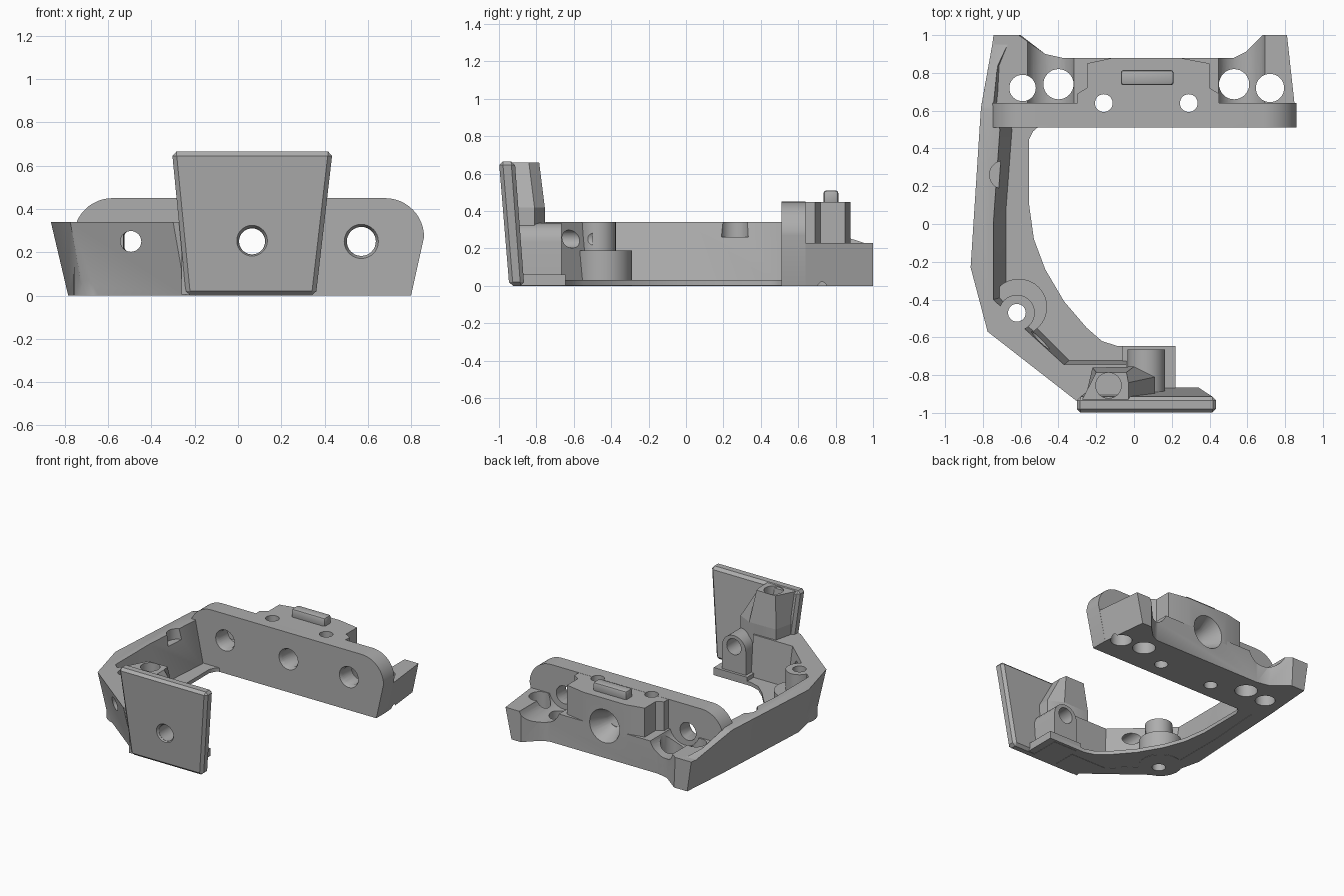
import bpy, bmesh
from math import radians, cos, sin
from mathutils import Vector, Matrix

cube = bpy.data.objects.get("Cube")
if cube:
    bpy.data.objects.remove(cube)

grey = bpy.data.materials.new("machined grey")
grey.use_nodes = True
grey.diffuse_color = (0.42, 0.42, 0.42, 1)
grey.node_tree.nodes["Principled BSDF"].inputs["Base Color"].default_value = (0.42, 0.42, 0.42, 1)


def finish(name, bm):
    bmesh.ops.recalc_face_normals(bm, faces=bm.faces)
    mesh = bpy.data.meshes.new(name)
    bm.to_mesh(mesh)
    bm.free()
    mesh.materials.append(grey)
    obj = bpy.data.objects.new(name, mesh)
    bpy.context.collection.objects.link(obj)
    return obj


def loft(name, low, high, h0, h1, axis="z"):
    """Solid between two matching outlines, h0 and h1 along the axis."""
    place = {"z": lambda a, b, h: (a, b, h),
             "y": lambda a, b, h: (a, h, b),
             "x": lambda a, b, h: (h, a, b)}[axis]
    bm = bmesh.new()
    v0 = [bm.verts.new(place(*p, h0)) for p in low]
    v1 = [bm.verts.new(place(*p, h1)) for p in high]
    bm.faces.new(v0)
    bm.faces.new(v1)
    n = len(low)
    for i in range(n):
        j = (i + 1) % n
        bm.faces.new((v0[i], v0[j], v1[j], v1[i]))
    return finish(name, bm)


def prism(name, outline, h0, h1, axis="z"):
    return loft(name, outline, outline, h0, h1, axis)


def rect(a0, a1, b0, b1):
    return [(a0, b0), (a1, b0), (a1, b1), (a0, b1)]


def arc(cx, cy, r, start, end, n=12):
    angles = [radians(start + (end - start) * i / n) for i in range(n + 1)]
    return [(cx + r * cos(t), cy + r * sin(t)) for t in angles]


def round_bar(p, q, r1, r2=None):
    """Cylinder or cone between two points."""
    p, q = Vector(p), Vector(q)
    turn = (q - p).to_track_quat("Z", "Y").to_matrix().to_4x4()
    bm = bmesh.new()
    bmesh.ops.create_cone(bm, cap_ends=True, segments=32, radius1=r1,
                          radius2=r1 if r2 is None else r2, depth=(q - p).length,
                          matrix=Matrix.Translation((p + q) / 2) @ turn)
    return finish("cutter", bm)


def apply(obj, kind, **settings):
    mod = obj.modifiers.new(kind, kind)
    for key, value in settings.items():
        setattr(mod, key, value)
    bpy.context.view_layer.objects.active = obj
    bpy.ops.object.modifier_apply(modifier=mod.name)


def cut(parts, cutters, operation="DIFFERENCE"):
    for c in cutters:
        for part in parts:
            apply(part, "BOOLEAN", operation=operation, solver="EXACT", object=c)
        bpy.data.objects.remove(c)


def down_hole(x, y, r, z0=-0.1, z1=0.8):
    return round_bar((x, y, z0), (x, y, z1), r)


def front_hole(x, r, y0, y1, z=0.25, r2=None):
    return round_bar((x, y0, z), (x, y1, z), r, r2)


# Rear cross bar with rounded upper corners
bar = prism("rear_bar", [(-0.70, 0), (0.80, 0)] + arc(0.68, 0.27, 0.18, 0, 90)
            + arc(-0.58, 0.27, 0.18, 90, 180), 0.51, 0.64, "y")

# Low base behind the bar with two flared ears
base = loft("rear_base",
            [(-0.70, 0.635), (0.80, 0.635), (0.76, 1), (0.68, 1), (0.59, 0.91), (0.53, 0.88),
             (-0.38, 0.88), (-0.47, 0.9), (-0.60, 1), (-0.69, 1)],
            [(-0.76, 0.635), (0.85, 0.635), (0.81, 1), (0.68, 1), (0.59, 0.91), (0.53, 0.88),
             (-0.38, 0.88), (-0.47, 0.9), (-0.61, 1), (-0.74, 1)], 0, 0.23)

# Raised centre block and its key
block = prism("rear_block", [(-0.30, 0.635), (0.45, 0.635), (0.45, 0.69), (0.40, 0.72),
                             (0.40, 0.85), (0.24, 0.88), (-0.11, 0.88), (-0.25, 0.85),
                             (-0.25, 0.72), (-0.30, 0.69)], 0.2, 0.449)
key = prism("locating_key", rect(-0.07, 0.21, 0.735, 0.815), 0.43, 0.51)
apply(key, "BEVEL", width=0.015, segments=2)

# Leaning side wall running round to the front pad
wall = loft("side_wall",
            [(-0.71, 1), (-0.74, 0.62), (-0.785, -0.23), (-0.715, -0.53), (-0.24, -0.90),
             (-0.04, -0.90), (-0.04, -0.72), (-0.34, -0.72), (-0.50, -0.56), (-0.67, -0.38),
             (-0.67, 0.1), (-0.64, 0.5), (-0.69, 0.64), (-0.67, 0.84), (-0.63, 0.94), (-0.60, 1)],
            [(-0.76, 1), (-0.81, 0.62), (-0.865, -0.23), (-0.775, -0.57), (-0.30, -0.94),
             (-0.04, -0.94), (-0.04, -0.745), (-0.37, -0.745), (-0.53, -0.6), (-0.745, -0.40),
             (-0.745, 0), (-0.71, 0.5), (-0.745, 0.64), (-0.735, 0.84), (-0.69, 0.95), (-0.62, 1)],
            0, 0.34)
cut([wall], [prism("cutter", [(0.61, 0.34), (0.95, 0.23), (1.1, 0.23), (1.1, 0.4), (0.61, 0.4)],
                   -1, -0.5, "x"),
             down_hole(-0.69, 0.26, 0.075, 0.26)])

# Screw boss in the corner of the wall
cut([wall], [down_hole(-0.61, -0.44, 0.15, 0, 0.19), down_hole(-0.62, -0.47, 0.095, 0, 0.34)],
    "UNION")

# Thin floor flange with a curved inner edge
floor = prism("floor_flange",
              [(-0.50, 0.52), (-0.535, 0.49), (-0.555, 0.45), (-0.555, 0.1), (-0.53, -0.08),
               (-0.47, -0.24), (-0.37, -0.41), (-0.25, -0.55), (-0.17, -0.62), (-0.09, -0.645),
               (0.22, -0.645), (0.22, -0.90), (-0.24, -0.90), (-0.71, -0.53), (-0.78, -0.23),
               (-0.74, 0.52)], 0.002, 0.03)

# Front pad, leaning forward and widening upward
pad = loft("front_pad", rect(-0.24, 0.36, -0.945, -0.865), rect(-0.305, 0.437, -1, -0.915),
           0, 0.665)
apply(pad, "BEVEL", width=0.02, segments=1)

# Faceted column behind the pad
foot = [(-0.26, -0.93), (-0.22, -0.76), (0, -0.755), (0.11, -0.81), (0.11, -0.9)]
column = loft("pad_column", foot,
              [(-0.28, -0.94), (-0.2, -0.785), (-0.04, -0.785), (-0.03, -0.84), (-0.03, -0.94)],
              0.42, 0.66)
body = prism("column_body", foot, 0.005, 0.42)

# Round-topped lug on a small foot
lug = prism("screw_lug", [(-0.035, 0), (0.165, 0)] + arc(0.065, 0.235, 0.1, 0, 180),
            -0.89, -0.665, "y")
lug_foot = prism("lug_foot", rect(-0.06, 0.22, -0.89, -0.645), 0.004, 0.06)

# Vertical holes
cut([bar, base, block], [down_hole(x, 0.64, 0.047) for x in (-0.16, 0.29)])
cut([base, wall], [down_hole(x, y, r) for x, y, r in
                   ((-0.59, 0.72, 0.07), (-0.40, 0.74, 0.08), (0.53, 0.74, 0.08),
                    (0.72, 0.72, 0.075))])
cut([wall, floor], [down_hole(-0.62, -0.47, 0.047)])
cut([column], [down_hole(-0.135, -0.855, 0.068, 0.45)])

# Horizontal holes, countersinks and rear recesses
for x in (-0.465, 0.065, 0.57):
    cut([bar, base, block], [front_hole(x, 0.067, 0.4, 1.1),
                             front_hole(x, 0.084, 0.50, 0.54, r2=0.064)])
cut([base], [front_hole(x, 0.13, 0.64, 1.1, 0.27) for x in (-0.44, 0.57)])
cut([base, block], [front_hole(0.065, 0.06, 0.74, 0.89, 0.24, 0.13)])
cut([pad, body, lug], [front_hole(0.065, 0.06, -1.1, -0.5)])
cut([pad], [front_hole(0.065, 0.09, -1.0, -0.95, r2=0.062)])
cut([wall], [front_hole(-0.495, 0.048, -1, -0.5)])

# Shading
for obj in (bar, base, block, key, wall, floor, pad, column, body, lug, lug_foot):
    bpy.ops.object.select_all(action="DESELECT")
    obj.select_set(True)
    bpy.context.view_layer.objects.active = obj
    bpy.ops.object.shade_smooth_by_angle(angle=radians(30))
